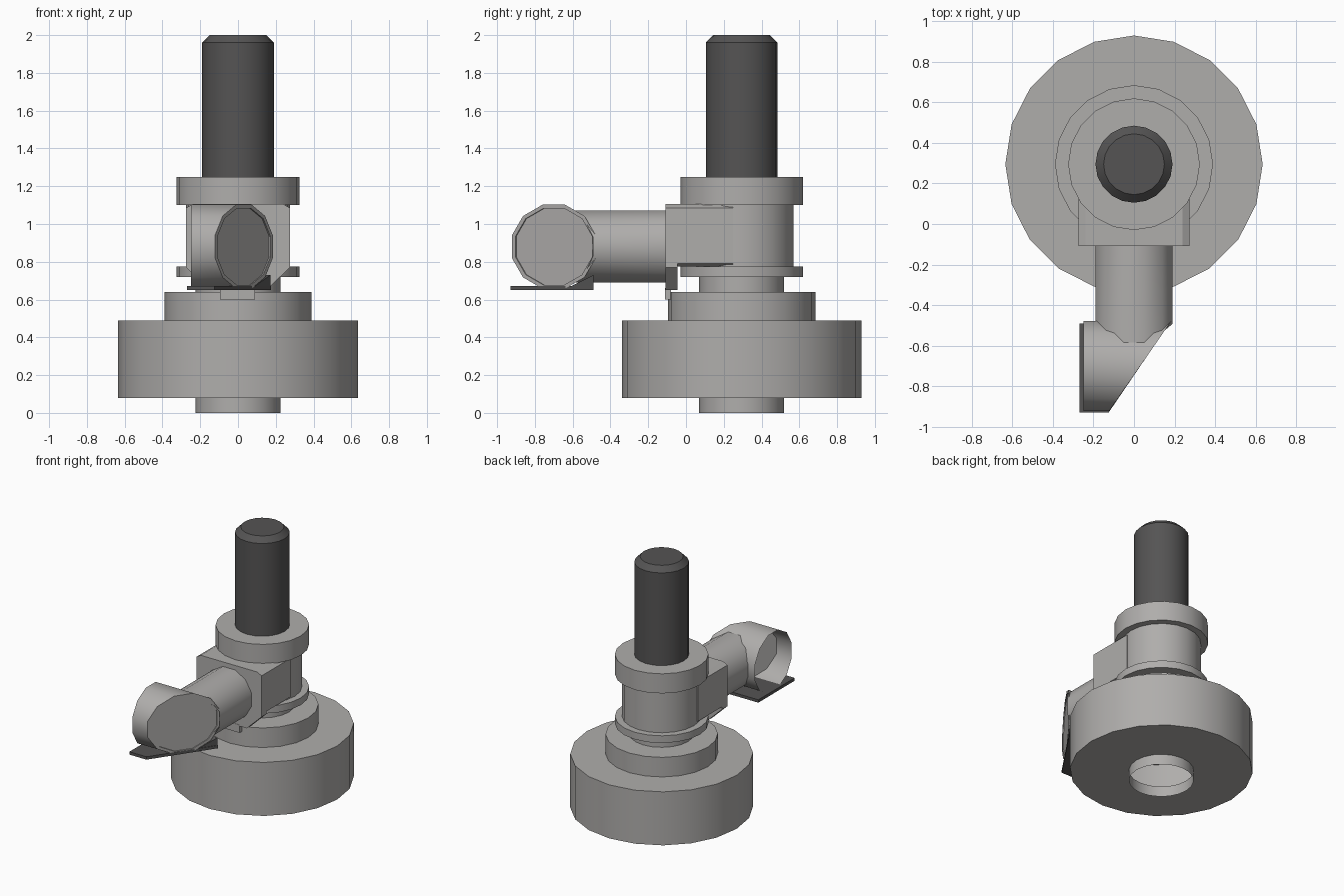
import bpy, bmesh
from math import sin, cos, pi, sqrt, radians

if "Cube" in bpy.data.objects:
    bpy.data.objects.remove(bpy.data.objects["Cube"])

AXIS_Y = 0.295


def material(name, r, g, b):
    m = bpy.data.materials.new(name)
    m.diffuse_color = (r, g, b, 1)
    m.use_nodes = True
    m.node_tree.nodes["Principled BSDF"].inputs["Base Color"].default_value = m.diffuse_color
    return m


MID = material("mid_grey", 0.43, 0.42, 0.41)
DARK = material("dark_grey", 0.09, 0.088, 0.088)


def make(name, verts, faces, smooth=None, mat=MID):
    me = bpy.data.meshes.new(name)
    me.from_pydata(verts, [], faces)
    me.materials.append(mat)
    bm = bmesh.new()
    bm.from_mesh(me)
    if not any(e.is_boundary for e in bm.edges):
        bmesh.ops.recalc_face_normals(bm, faces=bm.faces)
    bm.to_mesh(me)
    bm.free()
    ob = bpy.data.objects.new(name, me)
    bpy.context.collection.objects.link(ob)
    if smooth:
        bpy.ops.object.select_all(action='DESELECT')
        bpy.context.view_layer.objects.active = ob
        ob.select_set(True)
        bpy.ops.object.shade_smooth_by_angle(angle=radians(smooth))
    return ob


def bridge(n, rings):
    return [(k * n + i, k * n + (i + 1) % n, (k + 1) * n + (i + 1) % n, (k + 1) * n + i)
            for k in range(rings - 1) for i in range(n)]


def lathe(name, profile, n=20, cap_top=False, mat=MID):
    verts = [(r * cos(2 * pi * i / n), AXIS_Y + r * sin(2 * pi * i / n), z)
             for r, z in profile for i in range(n)]
    faces = bridge(n, len(profile))
    if cap_top:
        faces.append(tuple(range((len(profile) - 1) * n, len(profile) * n)))
    return make(name, verts, faces, 25, mat)


def prism(name, profile, place, a, b, mat=MID):
    """Closed prism; place(u, v, w) maps profile point and depth to xyz."""
    n = len(profile)
    verts = [place(u, v, w) for w in (a, b) for u, v in profile]
    faces = bridge(n, 2) + [tuple(reversed(range(n))), tuple(range(n, 2 * n))]
    return make(name, verts, faces, mat=mat)


def along_y(u, v, w):
    return (u, w, v)


# Turned body: open foot tube, wide base, collar, neck, flanges
lathe("turned_body", [(0.225, 0), (0.225, 0.08), (0.635, 0.08), (0.635, 0.49),
                      (0.39, 0.49), (0.39, 0.64), (0.225, 0.64), (0.225, 0.72),
                      (0.325, 0.72), (0.325, 0.775), (0.275, 0.775), (0.275, 1.1),
                      (0.325, 1.1), (0.325, 1.25), (0.18, 1.25)])

# Dark chamfered rod
lathe("rod", [(0.19, 1.24), (0.19, 1.96), (0.15, 2.0)], cap_top=True, mat=DARK)

# Housing block, front plate with sloped lower corners, and small tab
top = [(0.275, 1.085), (0.24, 1.105), (-0.24, 1.105), (-0.275, 1.085)]
prism("housing_block", [(-0.275, 0.79), (-0.24, 0.775), (0.24, 0.775), (0.275, 0.79)] + top,
      along_y, -0.105, 0.25)
prism("front_plate", [(-0.275, 0.77), (-0.15, 0.65), (0.15, 0.65), (0.275, 0.77)] + top,
      along_y, -0.108, -0.045)
prism("plate_tab", [(-0.095, 0.6), (0.09, 0.6), (0.09, 0.66), (-0.095, 0.66)],
      along_y, -0.11, -0.08)

# Spout pipe, its front end trimmed to the elbow surface
N, CY, CZ = 12, -0.70, 0.88
ANG = [2 * pi * (i + 0.5) / N for i in range(N)]
pipe = [(0.197 * cos(a), -0.1, CZ + 0.197 * sin(a)) for a in ANG]
pipe += [(x, CY + sqrt(0.225 ** 2 - (z - CZ) ** 2) - 0.012, z) for x, y, z in pipe]
make("spout_pipe", pipe, bridge(N, 2), 35)


# Mitred elbow: open on the left, slanted shallow-recessed face on the right
def cut(y):
    return 0.19 + (y + 0.47) * 0.69


def elbow_ring(r, x=None, inset=0.0):
    pts = []
    for a in ANG:
        y, z = CY + r * cos(a), CZ + r * sin(a)
        pts.append((cut(y) - inset * 0.82 if x is None else x, y + inset * 0.57, z))
    return pts


elbow = elbow_ring(0.23, -0.25) + elbow_ring(0.23) + elbow_ring(0.21) + elbow_ring(0.21, inset=0.008)
make("elbow", elbow, bridge(N, 4) + [tuple(range(3 * N, 4 * N))], 35)

# Thin dark plate under the elbow and its supporting wedge
prism("elbow_plate", [(-0.27, -0.49), (-0.27, -0.93), (-0.125, -0.93), (0.175, -0.49)],
      lambda u, v, w: (u, v, w), 0.65, 0.672, DARK)
prism("plate_wedge", [(-0.62, 0.665), (-0.49, 0.665), (-0.49, 0.73)],
      lambda u, v, w: (w if w < 0.1 else cut(u) - 0.005, u, v), -0.02, 0.15, DARK)
